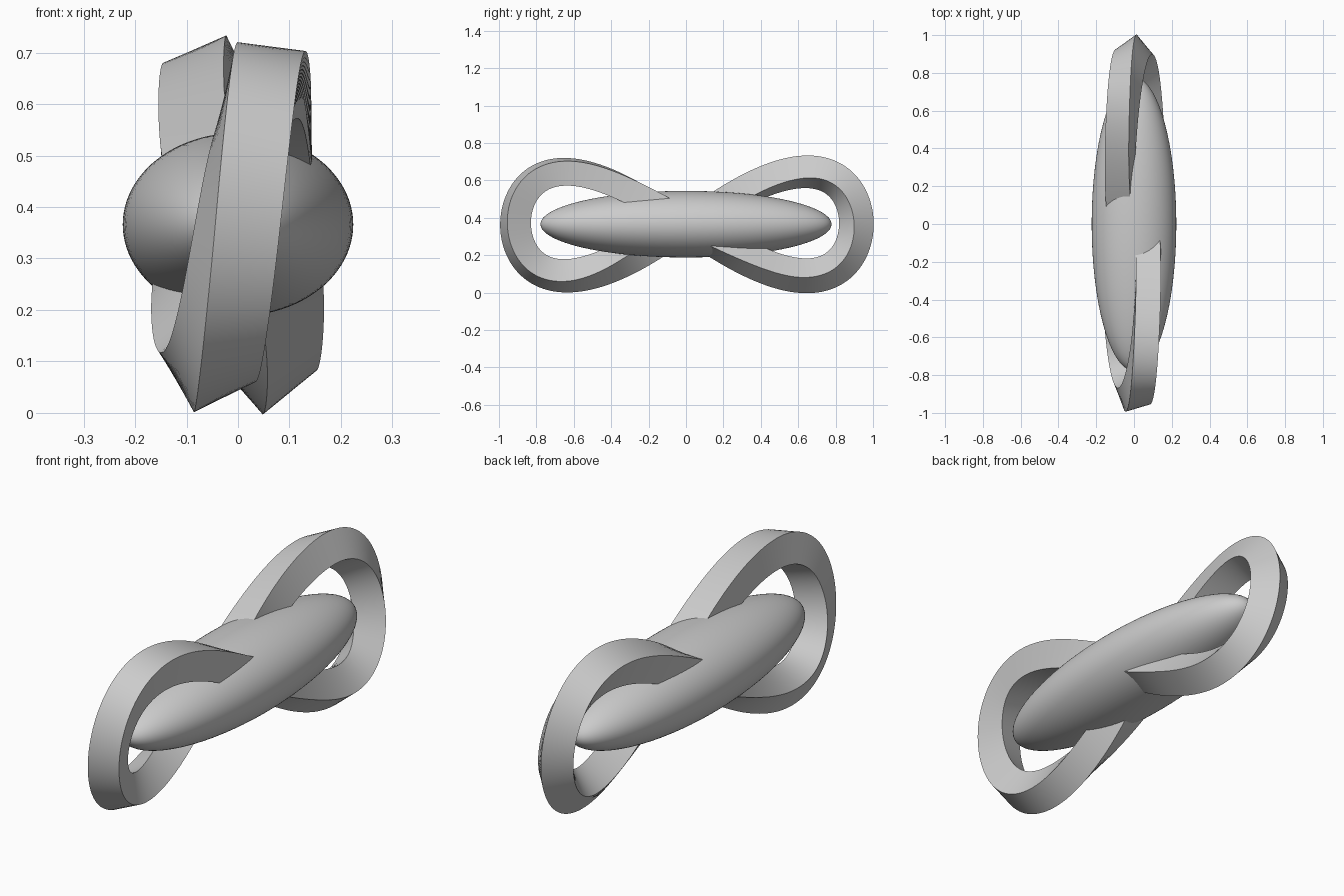
import bpy, bmesh, math
from mathutils import Vector

if "Cube" in bpy.data.objects:
    bpy.data.objects.remove(bpy.data.objects["Cube"])

ZC = 0.368      # centre height
HALF = 0.066    # half side of the square band section
STEPS = 288

# Twist of the square section along the loop: (loop angle, section angle)
KEYS = [(-135, 27), (-90, 17), (-45, 7.5), (-12, -3), (20, -33), (45, -40),
        (90, -53), (135, -66), (168, -83), (200, -130), (225, -153)]


def key(i):
    n = len(KEYS) - 1
    turn, j = divmod(i, n)
    return KEYS[j][0] + 360 * turn, KEYS[j][1] - 180 * turn


def twist(t):
    i = max(j for j in range(len(KEYS) - 1) if KEYS[j][0] <= t + 1e-6)
    (x0, y0), (x1, y1), (x2, y2), (x3, y3) = (key(i + k) for k in (-1, 0, 1, 2))
    h = x2 - x1
    u = (t - x1) / h
    m1 = (y2 - y0) / (x2 - x0) * h
    m2 = (y3 - y1) / (x3 - x1) * h
    return ((2*u**3 - 3*u**2 + 1) * y1 + (u**3 - 2*u**2 + u) * m1
            + (3*u**2 - 2*u**3) * y2 + (u**3 - u**2) * m2)


def path(a):
    return Vector((0.08 * math.cos(a), 0.911 * math.sin(a), ZC - 0.278 * math.sin(2 * a)))


# Figure-eight band with a twisting square section
bm = bmesh.new()
rings = []
for s in range(STEPS):
    deg = -135 + 360 * s / STEPS
    a = math.radians(deg)
    c = path(a)
    tan = (path(a + 0.001) - path(a - 0.001)).normalized()
    normal = Vector((0, -tan.z, tan.y)).normalized()
    side = Vector((1, 0, 0))
    side = (side - tan * side.dot(tan)).normalized()
    ring = []
    for k in range(4):
        w = math.radians(twist(deg) + 45 + 90 * k)
        ring.append(bm.verts.new(c + (normal * math.cos(w) + side * math.sin(w)) * HALF * math.sqrt(2)))
    rings.append(ring)
for s in range(STEPS):
    r0, r1 = rings[s], rings[(s + 1) % STEPS]
    off = 2 if s == STEPS - 1 else 0    # half turn at the seam
    for k in range(4):
        bm.faces.new((r0[k], r0[(k + 1) % 4], r1[(k + 1 + off) % 4], r1[(k + off) % 4]))
bmesh.ops.recalc_face_normals(bm, faces=bm.faces)
mesh = bpy.data.meshes.new("figure_eight_band")
bm.to_mesh(mesh)
bm.free()
band = bpy.data.objects.new("figure_eight_band", mesh)
bpy.context.collection.objects.link(band)
bpy.context.view_layer.objects.active = band
band.select_set(True)
bpy.ops.object.shade_smooth_by_angle(angle=math.radians(35))
band.select_set(False)

# Long ellipsoid core
bpy.ops.mesh.primitive_uv_sphere_add(segments=96, ring_count=48, radius=1, location=(0, 0, 0.366))
core = bpy.context.object
core.name = "ellipsoid_core"
core.scale = (0.224, 0.778, 0.178)
bpy.ops.object.transform_apply(location=False, rotation=False, scale=True)
bpy.ops.object.shade_smooth()
